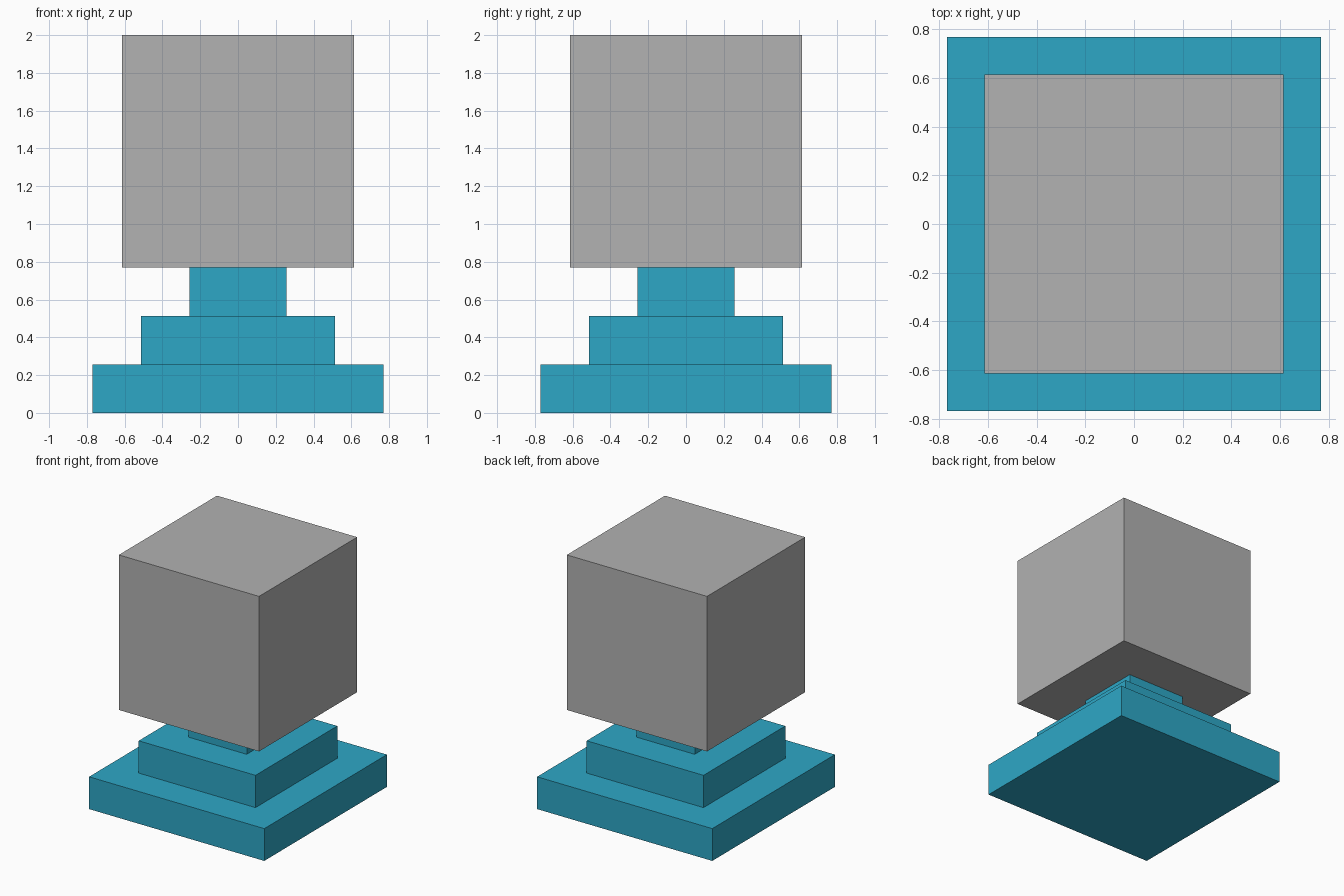
import bpy

if "Cube" in bpy.data.objects:
    bpy.data.objects.remove(bpy.data.objects["Cube"])


def make_material(name, rgb):
    mat = bpy.data.materials.new(name)
    mat.diffuse_color = (*rgb, 1.0)
    mat.use_nodes = True
    mat.node_tree.nodes["Principled BSDF"].inputs["Base Color"].default_value = mat.diffuse_color
    return mat


def add_block(name, width, bottom, top, mat):
    """Square block centred on the z axis, spanning bottom to top."""
    bpy.ops.mesh.primitive_cube_add(size=1, location=(0, 0, (bottom + top) / 2))
    block = bpy.context.object
    block.name = name
    block.scale = (width, width, top - bottom)
    bpy.ops.object.transform_apply(location=False, rotation=False, scale=True)
    block.data.materials.append(mat)
    return block


blue = make_material("teal_blue", (0.027, 0.386, 0.565))
grey = make_material("mid_grey", (0.445, 0.445, 0.445))

# Stepped pedestal: three equal-height tiers, each narrower than the last
STEP = 0.2564
for i, name in enumerate(("base_tier", "middle_tier", "top_tier")):
    add_block(name, 2 * STEP * (3 - i), STEP * i, STEP * (i + 1), blue)

# Large cube resting on the pedestal
cube_size = 2 - 3 * STEP
add_block("display_cube", cube_size, 3 * STEP, 2.0, grey)
